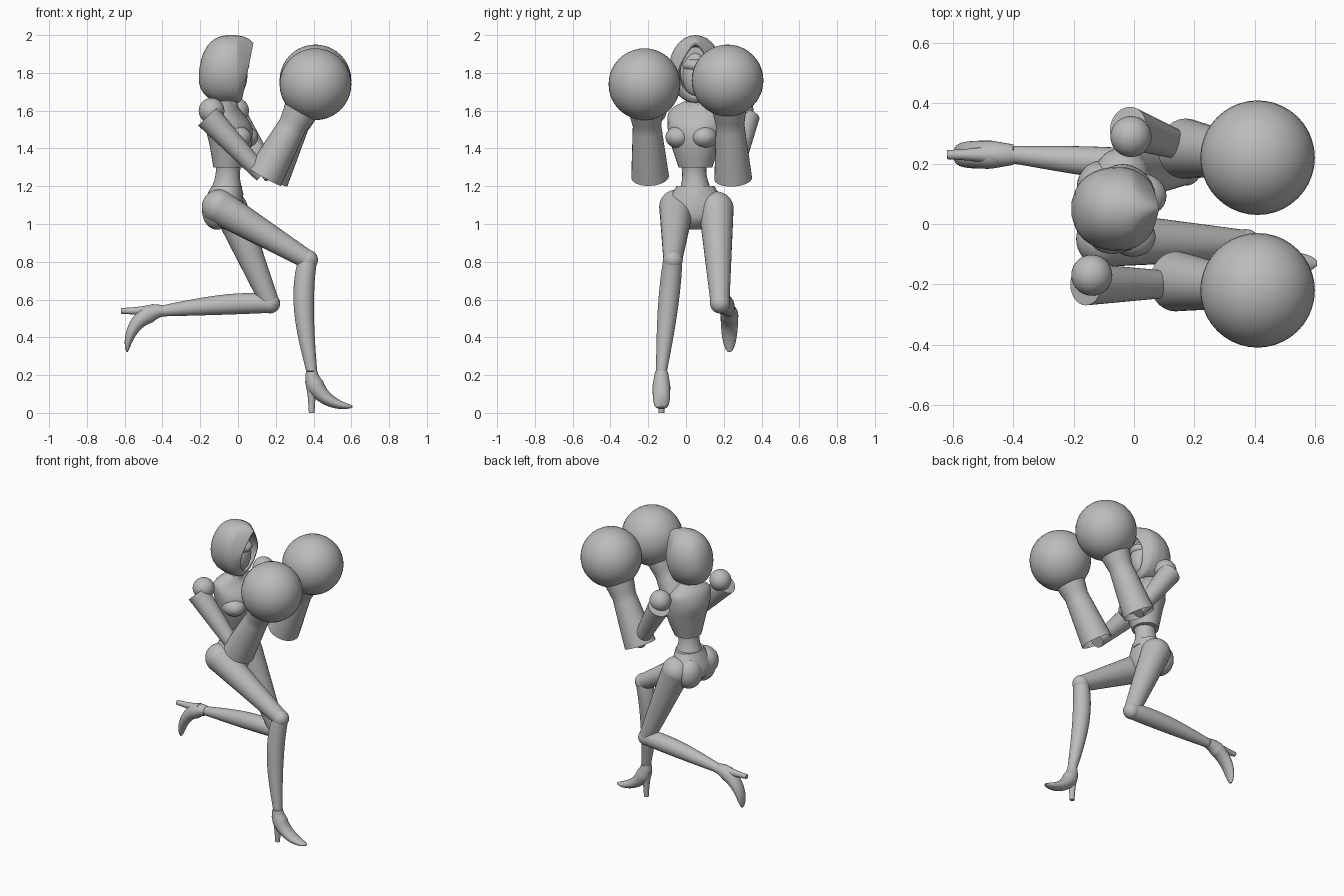
import bpy, bmesh, math
from mathutils import Vector

if "Cube" in bpy.data.objects:
    bpy.data.objects.remove(bpy.data.objects["Cube"])

SHADE = (0.5, 0.5, 0.5, 1)
grey = bpy.data.materials.new("plain grey")
grey.use_nodes = True
grey.diffuse_color = SHADE
grey.node_tree.nodes["Principled BSDF"].inputs["Base Color"].default_value = SHADE

UP = Vector((0, 0, 1))
FORWARD = Vector((1, 0, 0))
LEFT = Vector((0, 1, 0))
TURN = math.radians(-15)
CHEST_LEFT = Vector((-math.sin(TURN), math.cos(TURN), 0))
parts = []


def finish(name, bm):
    bmesh.ops.recalc_face_normals(bm, faces=bm.faces)
    mesh = bpy.data.meshes.new(name)
    bm.to_mesh(mesh)
    bm.free()
    mesh.materials.append(grey)
    part = bpy.data.objects.new(name, mesh)
    bpy.context.collection.objects.link(part)
    parts.append(part)
    return part


def ball(name, centre, size, yaw=0):
    bm = bmesh.new()
    bmesh.ops.create_uvsphere(bm, u_segments=40, v_segments=20, radius=1)
    part = finish(name, bm)
    part.location = centre
    part.scale = size if isinstance(size, tuple) else (size, size, size)
    part.rotation_euler.z = yaw


def loft(name, sections, axis, side=LEFT, shape=None, count=28):
    """Skin ellipses, each given as (centre, depth, width), square to an axis."""
    axis = axis.normalized()
    side = (side - axis * side.dot(axis)).normalized()
    front = side.cross(axis)
    bm = bmesh.new()
    rings = []
    for centre, depth, width in sections:
        ring = []
        for k in range(count):
            angle = math.tau * k / count
            point = centre + front * depth * math.cos(angle) + side * width * math.sin(angle)
            ring.append(bm.verts.new(shape(point) if shape else point))
        rings.append(ring)
    for low, high in zip(rings, rings[1:]):
        for k in range(count):
            bm.faces.new((low[k - 1], low[k], high[k], high[k - 1]))
    bm.faces.new(rings[0])
    bm.faces.new(rings[-1])
    return finish(name, bm)


def limb(name, start, end, first, last, swell=0, bow=Vector()):
    """Tapered tube whose middle can swell and bow to one side."""
    start, end = Vector(start), Vector(end)
    sections = []
    for i in range(17):
        t = i / 16
        wave = math.sin(math.pi * t ** 0.8)
        radius = first + (last - first) * t + swell * wave
        sections.append((start.lerp(end, t) + bow * wave, radius, radius))
    return loft(name, sections, end - start)


def body(name, rows, side):
    """Upright trunk part from (height, forward, depth, width), rounded between rows."""
    sections = []
    last = len(rows) - 1
    for i in range(last):
        a, b, c, d = (Vector(rows[min(max(i + k, 0), last)]) for k in (-1, 0, 1, 2))
        for s in range(6):
            t = s / 6
            v = b + t / 2 * (c - a + t * (2 * a - 5 * b + 4 * c - d + t * (3 * (b - c) + d - a)))
            sections.append((Vector((v[1], 0.05, v[0])), v[2], v[3]))
    z, x, depth, width = rows[-1]
    sections.append((Vector((x, 0.05, z)), depth, width))
    loft(name, sections, UP, side)


# Trunk: the chest is turned, the pelvis faces straight ahead
body("chest", [Vector(r) for r in ((1.3, -.05, .08, .09), (1.42, -.04, .11, .13),
                                   (1.52, -.05, .12, .15), (1.6, -.07, .08, .14),
                                   (1.65, -.06, .04, .06))], CHEST_LEFT)
body("pelvis", [Vector(r) for r in ((1.2, -.06, .08, .1), (1.09, -.08, .11, .16),
                                    (1.02, -.07, .09, .13), (.97, -.05, .02, .03))], LEFT)
limb("waist", (-.05, .04, 1.34), (-.06, .05, 1.16), .08, .09, -.02)
limb("neck", (-.06, .05, 1.6), (-.04, .05, 1.75), .07, .04, -.01)
for sign, word in ((1, "left"), (-1, "right")):
    ball(word + "_bust", Vector((.01, .03, 1.46)) + CHEST_LEFT * sign * .07, (.08, .07, .06), TURN)
    ball(word + "_buttock", (-.11, .05 + sign * .07, 1.07), (.08, .09, .1))


# Hood: rounded at the back, peaked and slanted at the hollow front
def slant(point):
    lean = max(0, point.x) / .08
    point.y += (.05 - point.y) * lean * max(0, point.z - 1.82) * 4
    point.x += lean * (point.z - 1.95) / 5
    return point


hood = []
for i in range(25):
    t = i / 24
    bulge = max(.02, 1 - abs(1 - t / .6) ** 2.5) ** .45
    narrow = 1 - max(0, t - .6) / 2
    centre = Vector((-.207 + .287 * t, .05, 1.77 + .05 * bulge))
    hood.append((centre, .18 * bulge, .14 * bulge * narrow))
rim, tall, wide = hood[-1]
for depth, scale in ((0, .94), (.01, .9), (.08, .86)):
    hood.append((rim - FORWARD * depth, tall * scale, wide * scale))
loft("hood", hood, FORWARD, shape=slant)
ball("face", (-.02, .05, 1.79), (.07, .07, .12))
ball("visor", (-.015, .05, 1.84), (.075, .07, .04))

# Arms: shoulder, open sleeve, elbow, cuff and fist centre
ARMS = {
    "right": ((-.14, -.17, 1.6), (-.16, -.2, 1.57), (.13, -.2, 1.26), (.14, -.19, 1.25), (.41, -.22, 1.74)),
    "left": ((-.01, .29, 1.6), (-.02, .32, 1.57), (.18, .25, 1.25), (.17, .25, 1.24), (.41, .22, 1.76)),
}
for word, (shoulder, sleeve, elbow, cuff, fist) in ARMS.items():
    ball(word + "_shoulder", shoulder, .068)
    limb(word + "_upper_arm", sleeve, elbow, .07, .043)
    cuff, fist = Vector(cuff), Vector(fist)
    inner = cuff.lerp(fist, .07)
    gauntlet = [(inner, .04, .04), (inner, .09, .09)]
    for i in range(17):
        t = i / 20
        radius = .1 - .045 * t + .15 * max(0, t - .55)
        gauntlet.append((cuff.lerp(fist, t), radius, radius))
    loft(word + "_gauntlet", gauntlet, fist - cuff)
    ball(word + "_round_glove", fist, .19)


# High-heeled shoe: a quarter-ellipse arch from ankle to toe, plus a spike
def shoe(word, ankle, forward, down):
    sections = []
    for i in range(21):
        u = min(i / 20, .99)
        arch = u * math.pi / 2
        centre = ankle + forward * .22 * (1 - math.cos(arch)) + down * .187 * math.sin(arch)
        depth = min(.03 + .07 * u, .06 - .045 * u) * math.sqrt(1 - u ** 8)
        width = min(.034 + .05 * u, .047) * math.sqrt(1 - u ** 4)
        sections.append((centre, depth, width))
    # Each section turns with the arch, so the sole is skinned in its own frame
    bm = bmesh.new()
    rings = []
    for i, (centre, depth, width) in enumerate(sections):
        along = sections[min(i + 1, 20)][0] - sections[max(i - 1, 0)][0]
        instep = LEFT.cross(along.normalized())
        angles = [math.tau * k / 24 for k in range(24)]
        rings.append([bm.verts.new(centre + instep * depth * math.cos(a) + LEFT * width * math.sin(a))
                      for a in angles])
    for low, high in zip(rings, rings[1:]):
        for k in range(24):
            bm.faces.new((low[k - 1], low[k], high[k], high[k - 1]))
    bm.faces.new(rings[0])
    bm.faces.new(rings[-1])
    finish(word + "_shoe", bm)
    limb(word + "_heel", ankle + down * .05, ankle + down * .22, .037, .015, -.005)


# Legs: hip, knee, ankle, calf bow, and the directions of the foot
LEGS = {
    "right": ((-.1, -.05, 1.09), (.37, -.07, .81), (.39, -.13, .22), FORWARD * -.03, FORWARD, -UP),
    "left": ((-.04, .16, 1.08), (.17, .18, .58), (-.4, .23, .54), UP * .01, -UP, -FORWARD),
}
for word, (hip, knee, ankle, bow, forward, down) in LEGS.items():
    ball(word + "_hip", hip, .092)
    limb(word + "_thigh", hip, knee, .092, .05)
    ball(word + "_knee", knee, .053)
    limb(word + "_shin", knee, ankle, .05, .029, .012, bow)
    shoe(word, Vector(ankle), forward, down)

# Smooth shading with crisp rims
bpy.ops.object.select_all(action="DESELECT")
for part in parts:
    part.select_set(True)
bpy.context.view_layer.objects.active = parts[0]
bpy.ops.object.shade_smooth_by_angle(angle=math.radians(40))
